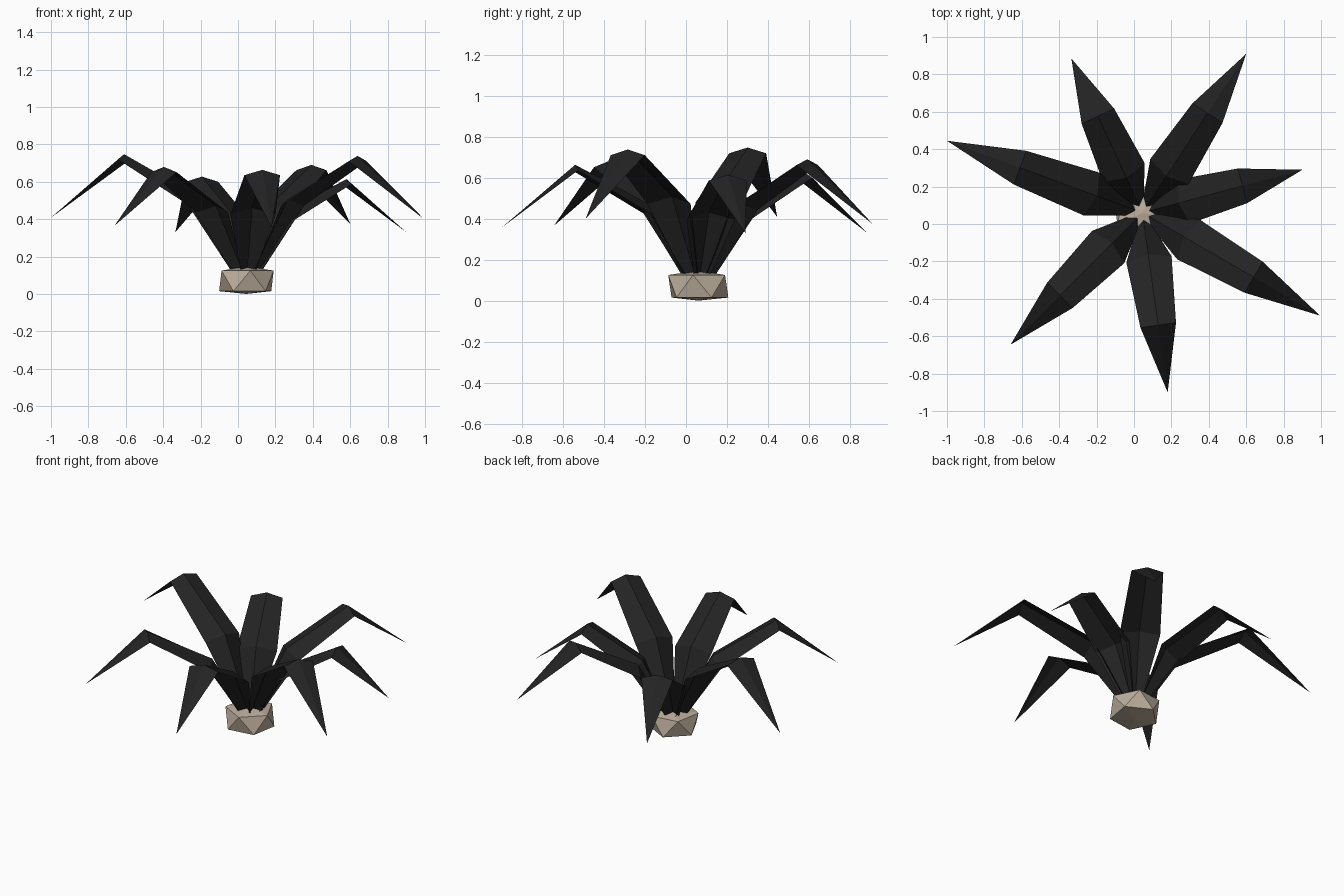
import bpy, bmesh
from math import cos, sin, radians
from mathutils import Vector

cube = bpy.data.objects.get("Cube")
if cube:
    bpy.data.objects.remove(cube)


def material(name, colour):
    mat = bpy.data.materials.new(name)
    mat.use_nodes = True
    mat.diffuse_color = (*colour, 1)
    bsdf = mat.node_tree.nodes["Principled BSDF"]
    bsdf.inputs["Base Color"].default_value = (*colour, 1)
    bsdf.inputs["Roughness"].default_value = 0.9
    return mat


def add_object(name, bm, mat):
    mesh = bpy.data.meshes.new(name)
    bm.to_mesh(mesh)
    bm.free()
    mesh.materials.append(mat)
    obj = bpy.data.objects.new(name, mesh)
    bpy.context.collection.objects.link(obj)
    return obj


leaf_black = material("leaf black", (0.017, 0.017, 0.017))
stone_beige = material("stone beige", (0.50, 0.42, 0.33))
CENTRE = Vector((0.045, 0.06, 0))
HUB_Z = 0.07


# Faceted bulb: two staggered pentagon rings closed by shallow poles
def build_bulb():
    bm = bmesh.new()

    def ring(z, start):
        angles = [radians(start + 72 * i) for i in range(5)]
        return [bm.verts.new(CENTRE + Vector((0.148 * cos(a), 0.148 * sin(a), z)))
                for a in angles]

    low, high = ring(0.015, -118), ring(0.125, -82)
    bottom = bm.verts.new(CENTRE)
    top = bm.verts.new(CENTRE + Vector((0, 0, 0.147)))
    for i in range(5):
        j = (i + 1) % 5
        bm.faces.new((low[i], low[j], high[i]))
        bm.faces.new((low[j], high[j], high[i]))
        bm.faces.new((low[j], low[i], bottom))
        bm.faces.new((high[i], high[j], top))
    add_object("bulb", bm, stone_beige)


# Arched leaf: ridged strip from root to bend to knee, closing in a point
def build_leaf(number, x, y, tip_z):
    tip = Vector((x, y, 0)) - CENTRE
    reach = tip.length
    out = tip.normalized()
    side = Vector((-out.y, out.x, 0))
    # radius, height, half width, ridge shift inward, ridge lift
    sections = [
        (0.07, 0.12, 0.04, 0.035, 0.01),
        (0.26 * reach, HUB_Z + 0.366 * reach, 0.122, 0.03, 0.035),
        (0.626 * reach, HUB_Z + 0.583 * reach, 0.096, 0.0, 0.028),
    ]
    bm = bmesh.new()

    def point(radius, across, z):
        return bm.verts.new(CENTRE + out * radius + side * across + Vector((0, 0, z)))

    rows = [(point(r, -w, z), point(r - shift, 0, z + lift), point(r, w, z))
            for r, z, w, shift, lift in sections]
    for a, b in zip(rows, rows[1:]):
        for k in range(2):
            bm.faces.new((a[k], b[k], b[k + 1], a[k + 1]))
    end = point(reach, 0, tip_z)
    for k in range(2):
        bm.faces.new((rows[-1][k], end, rows[-1][k + 1]))
    add_object(f"leaf_{number}", bm, leaf_black)


build_bulb()
tips = [(-0.335, 0.885, 0.33), (0.6, 0.91, 0.375), (0.9, 0.29, 0.33),
        (0.995, -0.49, 0.4), (0.18, -0.9, 0.356), (-0.66, -0.645, 0.365),
        (-1.0, 0.445, 0.408)]
for n, t in enumerate(tips, 1):
    build_leaf(n, *t)
